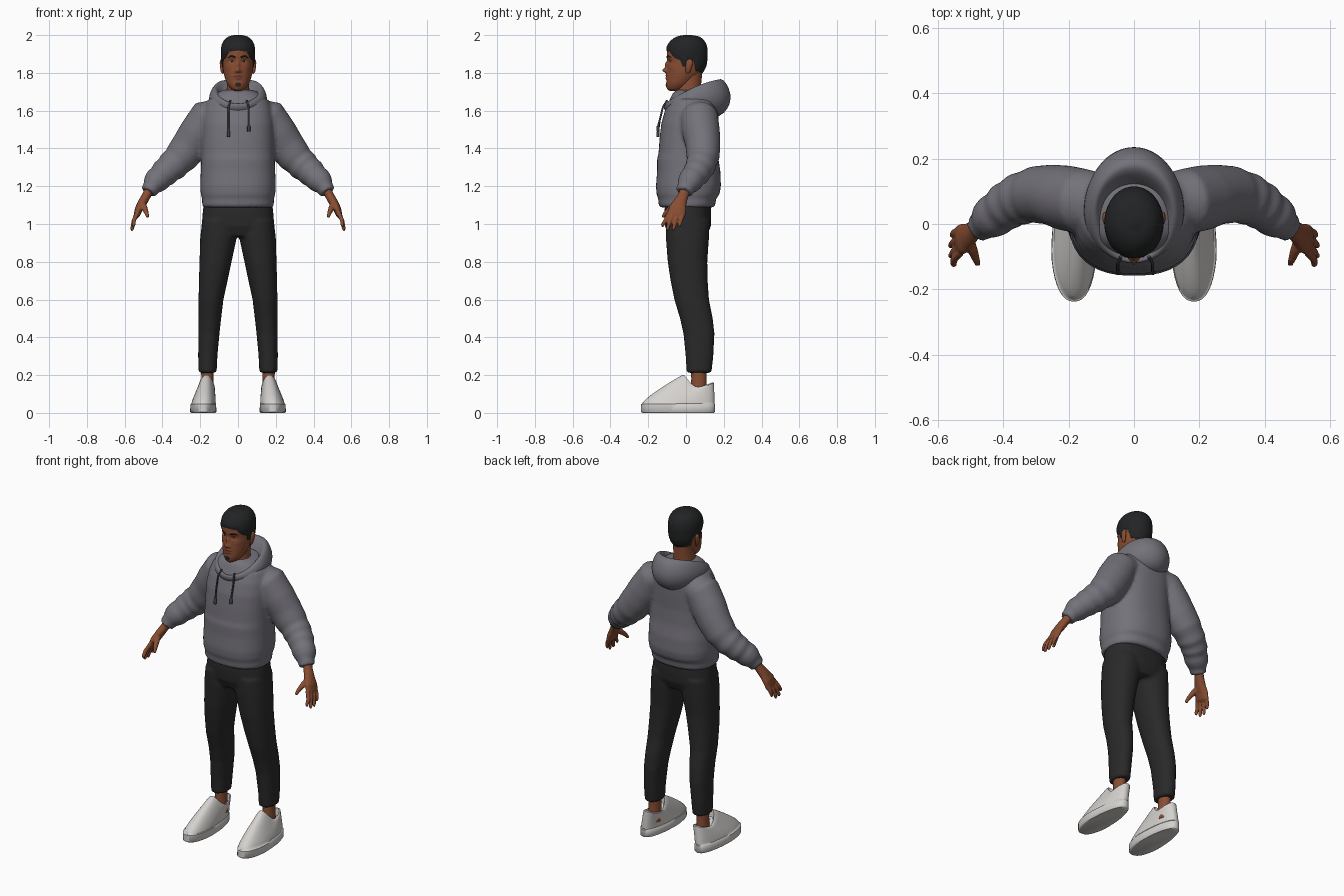
import bpy, bmesh, math
from mathutils import Vector


def material(name, r, g, b):
    m = bpy.data.materials.new(name)
    m.diffuse_color = (r, g, b, 1)
    return m


GREY = material("hoodie grey", .175, .168, .195)
BLACK = material("trouser black", .022, .022, .023)
SKIN = material("skin brown", .25, .075, .032)
LIP = material("lip brown", .17, .045, .025)
HAIR = material("hair black", .016, .017, .018)
WHITE = material("shoe white", .66, .64, .62)
CORD = material("cord grey", .05, .05, .056)
EYE = material("eye white", .6, .57, .54)


def loft(bm, rings):
    """Skin a list of point rings and cap both ends."""
    vs = [[bm.verts.new(p) for p in r] for r in rings]
    n = len(vs[0])
    for a, b in zip(vs, vs[1:]):
        for i in range(n):
            bm.faces.new((a[i], a[(i + 1) % n], b[(i + 1) % n], b[i]))
    bm.faces.new(vs[0])
    bm.faces.new(vs[-1])


def both(bm, rings):
    loft(bm, rings)
    loft(bm, [[(-p[0], p[1], p[2]) for p in r] for r in rings])


def level(z, cx, hw, yf, yb, n=40, e=2.0):
    """Horizontal superellipse ring, angle 0 at the front."""
    pts = []
    for i in range(n):
        a = 2 * math.pi * i / n
        s, c = math.sin(a), math.cos(a)
        pts.append(Vector((cx + hw * math.copysign(abs(s) ** (2 / e), s),
                           (yf + yb) / 2 - (yb - yf) / 2 * math.copysign(abs(c) ** (2 / e), c), z)))
    return pts


def tube(path, n=16):
    """Rings across a path of (x, y, z, radius, radius along y)."""
    pts = [Vector(p[:3]) for p in path]
    rings = []
    for i, p in enumerate(path):
        d = (pts[min(i + 1, len(pts) - 1)] - pts[max(i - 1, 0)]).normalized()
        u = d.cross(Vector((0, 1, 0))).normalized()
        v = u.cross(d)
        rings.append([pts[i] + u * p[3] * math.cos(t) + v * p[4] * math.sin(t)
                      for t in (2 * math.pi * k / n for k in range(n))])
    return rings


def finish(bm, name, mats, voxel=0, smooth=0, angle=60):
    bmesh.ops.recalc_face_normals(bm, faces=bm.faces)
    me = bpy.data.meshes.new(name)
    bm.to_mesh(me)
    bm.free()
    for m in mats:
        me.materials.append(m)
    for p in me.polygons:
        p.use_smooth = True
    if not voxel:
        me.set_sharp_from_angle(angle=math.radians(angle))
    ob = bpy.data.objects.new(name, me)
    bpy.context.collection.objects.link(ob)
    if voxel:
        r = ob.modifiers.new("fuse", 'REMESH')
        r.mode, r.voxel_size, r.use_smooth_shade = 'VOXEL', voxel, True
        s = ob.modifiers.new("soften", 'SMOOTH')
        s.factor, s.iterations = .5, smooth
    return ob


def lookup(table, z, curved=True):
    """Interpolate table rows by their first column."""
    z = min(max(z, table[0][0]), table[-1][0])
    k = next(i for i in range(len(table) - 1) if z <= table[i + 1][0])
    a, b = table[k], table[k + 1]
    p, q = table[max(k - 1, 0)], table[min(k + 2, len(table) - 1)]
    h = b[0] - a[0]
    t = (z - a[0]) / h
    if not curved:
        return [u + (v - u) * t for u, v in zip(a[1:], b[1:])]
    return [a[j] * (1 + 2 * t) * (1 - t) ** 2 + b[j] * t * t * (3 - 2 * t)
            + h * t * (1 - t) ** 2 * (b[j] - p[j]) / (b[0] - p[0])
            - h * t * t * (1 - t) * (q[j] - a[j]) / (q[0] - a[0]) for j in range(1, len(a))]


# hoodie body and sleeves, fused
bm = bmesh.new()
loft(bm, [level(z, 0, w, f, b, 48, 2.4) for z, w, f, b in [
    (1.088, .18, -.13, .14), (1.094, .19, -.144, .154), (1.135, .19, -.147, .16),
    (1.155, .197, -.156, .177), (1.2, .2, -.159, .185), (1.28, .197, -.153, .182),
    (1.345, .194, -.153, .172), (1.37, .193, -.146, .170), (1.45, .191, -.14, .168),
    (1.53, .19, -.131, .172), (1.6, .182, -.112, .174), (1.65, .165, -.09, .167),
    (1.69, .12, -.072, .15), (1.71, .08, -.05, .12)]])
both(bm, tube([(.10, .065, 1.585, .078, .09), (.16, .07, 1.567, .098, .1), (.21, .08, 1.485, .101, .1),
               (.255, .09, 1.415, .097, .092), (.30, .09, 1.355, .091, .088), (.325, .085, 1.33, .081, .079),
               (.35, .076, 1.306, .084, .082), (.37, .067, 1.289, .073, .073), (.39, .055, 1.27, .077, .075),
               (.408, .04, 1.252, .066, .066), (.427, .027, 1.234, .069, .068), (.445, .014, 1.214, .062, .062),
               (.46, 0, 1.192, .046, .048), (.475, -.01, 1.168, .043, .046)], 24))
finish(bm, "hoodie_body", [GREY], .01, 4)

# folded hood around the neck, rows run from outside bottom over the rim to inside
bm = bmesh.new()
rings = []
for xs, yf, yb, zf, zs, zb in [
        (.14, -.09, .15, 1.585, 1.61, 1.555), (.152, -.108, .205, 1.595, 1.64, 1.585),
        (.155, -.118, .234, 1.612, 1.665, 1.635), (.15, -.121, .24, 1.625, 1.69, 1.685),
        (.137, -.119, .217, 1.637, 1.715, 1.745), (.122, -.109, .185, 1.638, 1.727, 1.775),
        (.108, -.096, .155, 1.628, 1.715, 1.757), (.088, -.07, .11, 1.60, 1.67, 1.69),
        (.07, -.045, .085, 1.58, 1.62, 1.62)]:
    ring = []
    for i in range(48):
        a = 2 * math.pi * i / 48
        c = math.cos(a)
        y = .04 - (.04 - yf) * c if c > 0 else .04 - (yb - .04) * c
        ring.append((xs * math.sin(a), y, zs + (zf - zb) / 2 * c + ((zf + zb) / 2 - zs) * c * c))
    rings.append(ring)
loft(bm, rings)
ob = finish(bm, "hood", [GREY], angle=180)
ob.modifiers.new("round", 'SUBSURF').levels = 1
ob.modifiers["round"].render_levels = 1

# drawstrings with knotted tips
bm = bmesh.new()
for x, zb in ((-.05, 1.46), (.057, 1.49)):
    loft(bm, tube([(x * .8, -.1, 1.655, .005, .005), (x, -.122, 1.62, .005, .005),
                   (x, -.139, 1.55, .005, .005), (x, -.147, zb + .032, .005, .005),
                   (x, -.148, zb + .026, .009, .008), (x, -.149, zb, .008, .008)], 8))
finish(bm, "drawstrings", [CORD])

# trousers: pelvis and two legs, fused
bm = bmesh.new()
loft(bm, [level(z, 0, w, f, b, 40, 2.4) for z, w, f, b in [
    (1.12, .18, -.11, .13), (1.05, .188, -.115, .134), (.99, .192, -.112, .132), (.935, .185, -.09, .11)]])
both(bm, [level(z, c, w, f, b, 28, 2.2) for z, c, w, f, b in [
    (1.02, .1, .09, -.108, .126), (.93, .103, .097, -.107, .122), (.8, .119, .085, -.097, .113),
    (.7, .131, .076, -.082, .115), (.6, .143, .066, -.062, .122), (.5, .149, .06, -.032, .142),
    (.42, .154, .056, -.014, .151), (.3, .16, .051, -.002, .145), (.212, .161, .048, .003, .135)]])
finish(bm, "trousers", [BLACK], .01, 3)

# ankles
bm = bmesh.new()
both(bm, [level(z, .162, w, .068 - d, .068 + d, 20) for z, w, d in
          [(.08, .036, .046), (.13, .035, .043), (.18, .032, .04), (.26, .034, .042)]])
finish(bm, "ankles", [SKIN])


# shoes: flat sole, then an upper sloping to a dipped opening
def narrow(ring):
    for p in ring:
        p.x = .178 + (p.x - .178) * (1 - .14 * max(0, min(1, (p.y + .1) / .2)))
    return ring


bm = bmesh.new()
rings = [narrow(level(z, .184, w, f, b, 40, 2.3)) for z, w, f, b in [
    (0, .066, -.23, .147), (.006, .071, -.238, .153), (.046, .07, -.238, .154), (.049, .066, -.232, .15)]]
base = narrow(level(.05, .182, .066, -.232, .151, 40, 2.3))
top = level(0, .167, .044, -.02, .148, 40, 2.2)
for p in top:
    p.z = .135 + .065 * max(0, (.06 - p.y) / .08) ** 1.6 + .025 * max(0, (p.y - .06) / .09) ** 1.5
for t in (0, .06, .14, .25, .38, .52, .68, .84, 1):
    f = t ** .8
    rings.append([Vector((p.x + (q.x - p.x) * t, p.y + (q.y - p.y) * t, .05 + (q.z - .05) * f))
                  for p, q in zip(base, top)])
mid = Vector((.166, .065, 0))
for k, dz in ((.88, .002), (.82, -.04)):
    rings.append([Vector((mid.x + (q.x - mid.x) * k, mid.y + (q.y - mid.y) * k, q.z + dz)) for q in top])
both(bm, rings)
finish(bm, "shoes", [WHITE], angle=50)

# hands: palm, four fingers and thumb, fused
bm = bmesh.new()
both(bm, tube([(.46, .005, 1.2, .024, .03), (.485, -.015, 1.15, .024, .028), (.505, -.032, 1.115, .024, .036),
               (.525, -.045, 1.08, .021, .047), (.537, -.052, 1.045, .016, .048), (.541, -.054, 1.035, .009, .044)]))
for y0, y1, z1, x1 in ((-.088, -.124, .985, .553), (-.065, -.098, .966, .56),
                       (-.041, -.066, .965, .561), (-.018, -.034, .985, .556)):
    ym = y0 * .45 + y1 * .55
    both(bm, tube([(.532, y0, 1.06, .012, .012), (.551, ym, 1.02, .012, .0115),
                   (x1, y1, z1 + .01, .01, .0095), (x1, y1, z1 - .002, .005, .005)], 10))
both(bm, tube([(.508, -.04, 1.115, .016, .018), (.495, -.078, 1.085, .016, .016),
               (.484, -.108, 1.058, .012, .012), (.478, -.124, 1.036, .008, .008)], 10))
finish(bm, "hands", [SKIN], .0045, 2)

# head profile: height, half width, front, back
HEAD = [(1.705, .018, -.088, -.03), (1.715, .036, -.099, 0), (1.74, .056, -.103, .03), (1.77, .068, -.103, .06),
        (1.8, .076, -.102, .085), (1.83, .08, -.1, .099), (1.86, .082, -.098, .105), (1.89, .083, -.101, .107),
        (1.92, .083, -.1, .107), (1.95, .077, -.088, .099), (1.975, .06, -.064, .08), (1.988, .038, -.036, .055),
        (1.993, .012, -.005, .022)]
# face relief: x, z, spread x, spread z, depth
RELIEF = [(0, 1.813, .011, .012, -.023), (0, 1.842, .008, .02, -.013), (0, 1.786, .019, .005, -.007),
          (0, 1.771, .016, .006, -.007), (0, 1.7785, .02, .002, .003), (0, 1.735, .018, .012, -.005)]
for s in (-1, 1):
    RELIEF += [(s * .014, 1.808, .006, .006, -.008), (s * .032, 1.861, .014, .009, .008),
               (s * .03, 1.886, .02, .007, -.004), (s * .055, 1.83, .016, .014, -.003)]


def relief(x, z):
    return sum(d * math.exp(-((x - cx) / sx) ** 2 - ((z - cz) / sz) ** 2) for cx, cz, sx, sz, d in RELIEF)


def face_y(x, z):
    w, f, b = lookup(HEAD, z)
    return (f + b) / 2 - (b - f) / 2 * math.sqrt(1 - (x / w) ** 2) + relief(x, z)


# head with lips and chin beard picked out by region
bm = bmesh.new()
rings = []
for i in range(91):
    z = 1.705 + .288 * (1 - math.cos(math.pi * i / 90)) / 2
    ring = level(z, 0, *lookup(HEAD, z), 100)
    for p in ring:
        if p.y < 0:
            p.y += relief(p.x, z)
    rings.append(ring)
loft(bm, rings)
for f in bm.faces:
    c = f.calc_center_median()
    if c.y < -.07:
        if (c.x / .025) ** 2 + ((c.z - 1.7785) / .012) ** 2 < 1:
            f.material_index = 1
        if (c.x / .016) ** 2 + ((c.z - 1.737) / .011) ** 2 < 1:
            f.material_index = 2
finish(bm, "head", [SKIN, LIP, HAIR], angle=180)

# neck
bm = bmesh.new()
loft(bm, [level(z, 0, w, f, b, 32) for z, w, f, b in [
    (1.59, .09, -.085, .1), (1.64, .075, -.075, .09), (1.68, .062, -.055, .082),
    (1.74, .058, -.045, .08), (1.82, .06, -.04, .088)]])
finish(bm, "neck", [SKIN])

# ears
bm = bmesh.new()
both(bm, tube([(.078, .008, 1.797, .005, .006), (.083, .01, 1.806, .008, .012), (.087, .014, 1.83, .008, .017),
               (.089, .019, 1.855, .008, .019), (.087, .02, 1.868, .006, .013), (.085, .02, 1.872, .003, .006)]))
finish(bm, "ears", [SKIN])

# short hair cap: angle from the front in degrees, hairline height
LINE = [(0, 1.918), (35, 1.912), (52, 1.88), (72, 1.866), (78, 1.835), (89, 1.83), (93, 1.868),
        (112, 1.862), (124, 1.812), (180, 1.796)]
bm = bmesh.new()
N = 96
rings = []
for i in range(-1, 31):
    t = max(i, 0) / 30
    off = -.006 if i < 0 else .003 + .0045 * min(1, i / 4)
    ring = []
    for k in range(N):
        a = 360 * k / N
        low = lookup(LINE, min(a, 360 - a), False)[0]
        z = low + (1.993 - low) * math.sin(t * math.pi / 2)
        w, f, b = lookup(HEAD, z)
        r = math.radians(a)
        ring.append(((w + off) * math.sin(r), (f + b) / 2 - ((b - f) / 2 + off) * math.cos(r), z + off * t))
    rings.append(ring)
loft(bm, rings)
finish(bm, "hair", [HAIR], angle=70)

# eyebrows, eyes and pupils
bm = bmesh.new()
both(bm, tube([(x, face_y(x, z) - .0005, z, h, .003) for x, z, h in
               [(.014, 1.882, .003), (.026, 1.887, .004), (.04, 1.888, .0035), (.052, 1.881, .0015)]], 8))
finish(bm, "eyebrows", [HAIR])
for name, mat, w, h, out in (("eyes", EYE, .013, .0055, 0), ("pupils", HAIR, .005, .005, .0022)):
    bm = bmesh.new()
    y = face_y(.032, 1.861) - out
    both(bm, [[(.032 + w * r * math.cos(t), y + d + .2 * w * math.cos(t), 1.861 + h * r * math.sin(t))
               for t in (2 * math.pi * k / 16 for k in range(16))]
              for r, d in ((1, .004), (.9, -.001), (.5, -.003), (.1, -.0035))])
    finish(bm, name, [mat])
